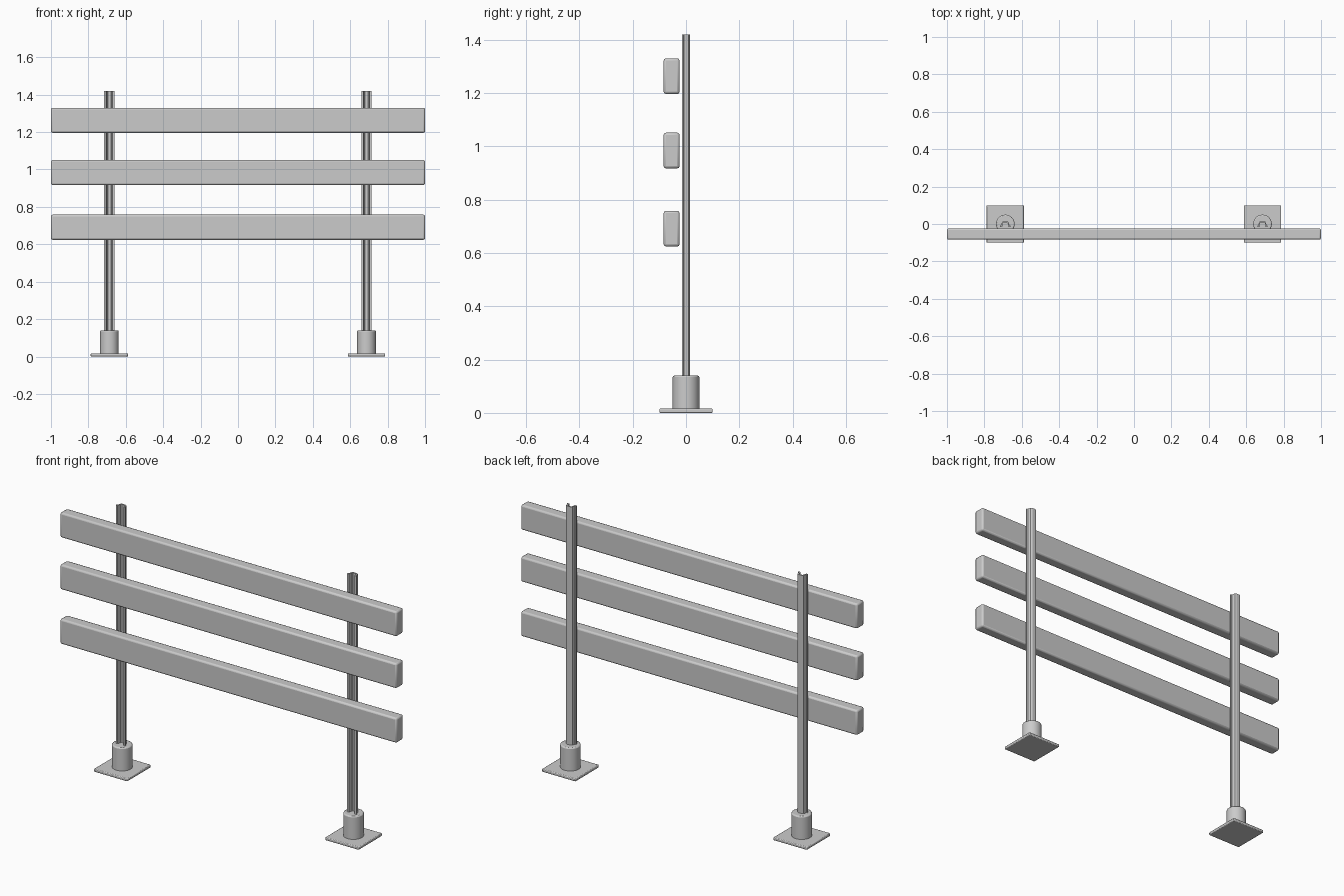
import bpy, bmesh
from mathutils import Vector

if "Cube" in bpy.data.objects:
    bpy.data.objects.remove(bpy.data.objects["Cube"])


def finish(obj, bevel=0.0, segments=2):
    if bevel:
        m = obj.modifiers.new("Bevel", 'BEVEL')
        m.width = bevel
        m.segments = segments
        m.limit_method = 'ANGLE'
    bpy.ops.object.select_all(action='DESELECT')
    obj.select_set(True)
    bpy.context.view_layer.objects.active = obj
    bpy.ops.object.shade_smooth_by_angle()
    return obj


def box(name, lo, hi, bevel, segments=2):
    lo, hi = Vector(lo), Vector(hi)
    bpy.ops.mesh.primitive_cube_add(size=1, location=(lo + hi) / 2)
    obj = bpy.context.object
    obj.name = name
    obj.scale = hi - lo
    bpy.ops.object.transform_apply(location=False, rotation=False, scale=True)
    return finish(obj, bevel, segments)


def extrude_profile(name, points, x, z0, z1):
    bm = bmesh.new()
    face = bm.faces.new([bm.verts.new((px, py, z0)) for px, py in points])
    top = bmesh.ops.extrude_face_region(bm, geom=[face], use_keep_orig=True)
    verts = [g for g in top["geom"] if isinstance(g, bmesh.types.BMVert)]
    bmesh.ops.translate(bm, verts=verts, vec=(0, 0, z1 - z0))
    bmesh.ops.recalc_face_normals(bm, faces=bm.faces)
    mesh = bpy.data.meshes.new(name)
    bm.to_mesh(mesh)
    bm.free()
    obj = bpy.data.objects.new(name, mesh)
    bpy.context.collection.objects.link(obj)
    obj.location.x = x
    return finish(obj)


# Channel section, open to the front
half = [(0.010, 0.015), (0.018, 0.010), (0.022, -0.007), (0.028, -0.009),
        (0.028, -0.015), (0.017, -0.015), (0.013, 0.004), (0.008, 0.008)]
channel = half + [(-x, y) for x, y in reversed(half)]

# Two posts with plate and socket
for side, x in (("left", -0.688), ("right", 0.687)):
    box(side + "_base_plate", (x - 0.1, -0.1, 0), (x + 0.1, 0.1, 0.016), 0.004)
    bpy.ops.mesh.primitive_cylinder_add(vertices=32, radius=0.05, depth=0.13,
                                        location=(x, 0, 0.075))
    socket = bpy.context.object
    socket.name = side + "_post_socket"
    finish(socket, 0.006)
    extrude_profile(side + "_post", channel, x, 0.012, 1.42)

# Three horizontal boards
for name, z in (("lower", 0.691), ("middle", 0.984), ("upper", 1.263)):
    box(name + "_board", (-1, -0.084, z - 0.067), (1, -0.024, z + 0.067), 0.009)
